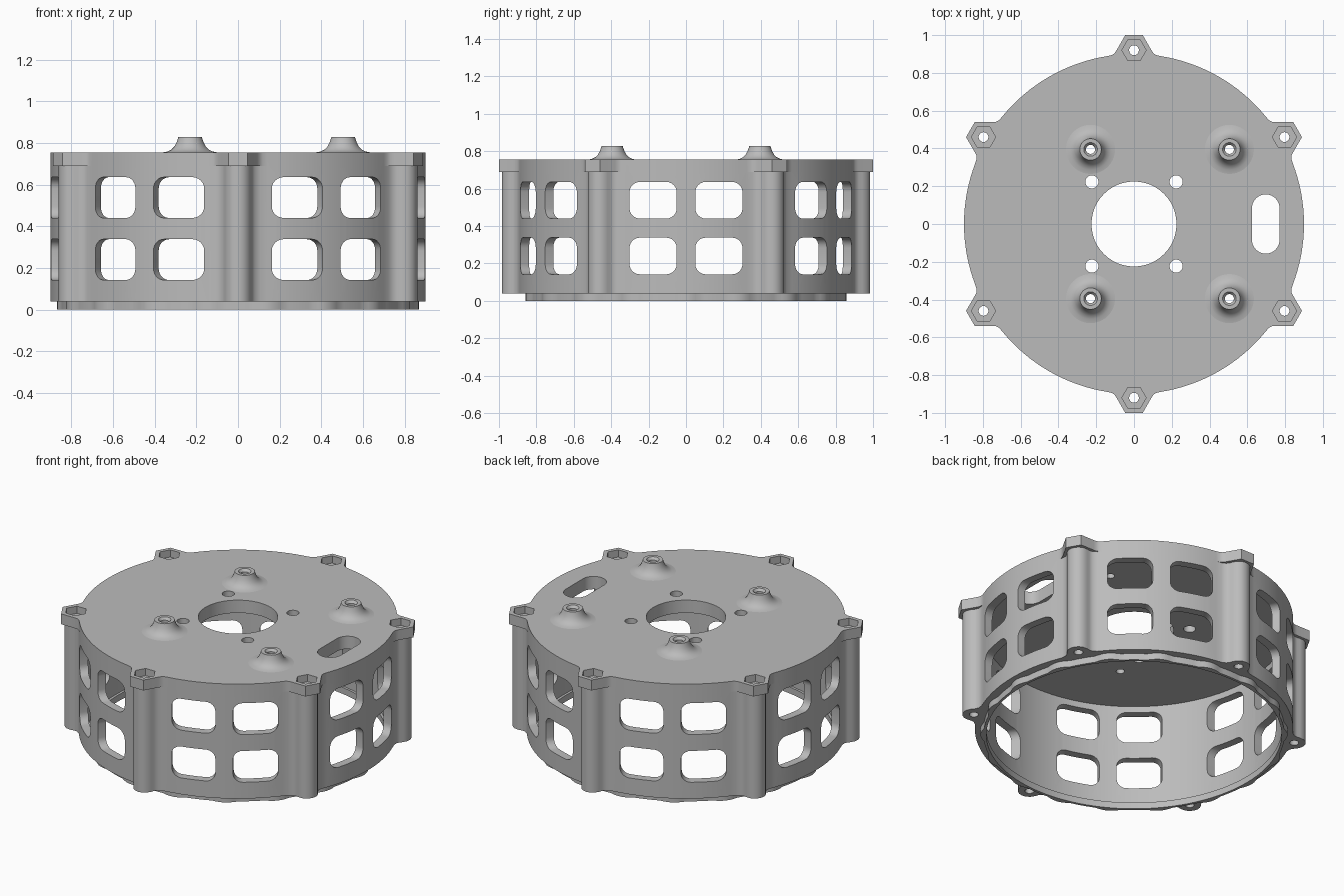
import bpy, bmesh, math
from mathutils import Vector

if "Cube" in bpy.data.objects:
    bpy.data.objects.remove(bpy.data.objects["Cube"])

Z_BOTTOM, Z_LEDGE, Z_TOP = 0.04, 0.69, 0.755
R_BODY, R_INNER, R_POST = 0.90, 0.85, 0.92
POST_ANGLES = [math.radians(30 + 60 * k) for k in range(6)]
STANDOFFS = [(x, y) for x in (-0.23, 0.505) for y in (-0.395, 0.395)]

grey = bpy.data.materials.new("grey_plastic")
grey.diffuse_color = (0.5, 0.5, 0.5, 1)
grey.use_nodes = True
grey.node_tree.nodes["Principled BSDF"].inputs["Base Color"].default_value = grey.diffuse_color


def finish(bm, name, closed=True):
    """Turn a bmesh into an object."""
    if closed:
        bmesh.ops.recalc_face_normals(bm, faces=bm.faces[:])
    mesh = bpy.data.meshes.new(name)
    bm.to_mesh(mesh)
    bm.free()
    mesh.materials.append(grey)
    obj = bpy.data.objects.new(name, mesh)
    bpy.context.collection.objects.link(obj)
    return obj


def smooth(obj):
    bpy.ops.object.select_all(action='DESELECT')
    obj.select_set(True)
    bpy.context.view_layer.objects.active = obj
    bpy.ops.object.shade_smooth_by_angle(angle=math.radians(30))


def loft(bm, loops, caps=True):
    """Bridge closed loops of points, optionally capping the ends."""
    rows = [[bm.verts.new(p) for p in loop] for loop in loops]
    n = len(rows[0])
    for a, b in zip(rows, rows[1:]):
        for i in range(n):
            j = (i + 1) % n
            bm.faces.new((a[i], a[j], b[j], b[i]))
    if caps:
        bm.faces.new(rows[0][::-1])
        bm.faces.new(rows[-1])


def circle(x, y, r, n, turn=0.0):
    return [(x + r * math.cos(turn + 2 * math.pi * i / n),
             y + r * math.sin(turn + 2 * math.pi * i / n)) for i in range(n)]


def rounded_rect(x0, x1, y0, y1, r, n=6):
    pts = []
    for k, (cx, cy) in enumerate([(x1 - r, y1 - r), (x0 + r, y1 - r),
                                  (x0 + r, y0 + r), (x1 - r, y0 + r)]):
        for i in range(n + 1):
            a = math.pi / 2 * (k + i / n)
            pts.append((cx + r * math.cos(a), cy + r * math.sin(a)))
    return pts


def at_z(pts, z):
    return [(x, y, z) for x, y in pts]


def prism(bm, pts, z0, z1):
    loft(bm, [at_z(pts, z0), at_z(pts, z1)])


def outline(half):
    """Round body outline with a mirrored lug profile at each post."""
    lug = half + [(-t, r) for t, r in half[-2::-1]]
    edge = math.asin(0.14 / R_BODY)
    pts = []
    for a in POST_ANGLES:
        c, s = math.cos(a), math.sin(a)
        pts += [(r * c + t * s, r * s - t * c) for t, r in lug]
        span = math.pi / 3 - 2 * edge
        for i in range(1, 16):
            b = a + edge + span * i / 16
            pts.append((R_BODY * math.cos(b), R_BODY * math.sin(b)))
    return pts


# Housing: filleted round posts below, hexagonal lugs on the top plate
foot = (0.14, math.sqrt(R_BODY ** 2 - 0.14 ** 2))
post = outline([foot, (0.105, 0.895), (0.08, 0.907), (0.067, 0.925),
                (0.061, 0.943), (0.045, 0.967), (0.024, 0.981), (0, 0.985)])
lug = outline([foot, (0.118, 0.894), (0.103, 0.904), (0.0924, 0.92),
               (0.0693, 0.96), (0.0462, 1.0), (0.0231, 1.0), (0, 1.0)])
bm = bmesh.new()
loft(bm, [at_z(post, Z_BOTTOM), at_z(post, Z_LEDGE),
          at_z(lug, Z_LEDGE), at_z(lug, Z_TOP)])
bmesh.ops.remove_doubles(bm, verts=bm.verts[:], dist=1e-5)
housing = finish(bm, "housing")
cutters = []

# Inner cavity
bm = bmesh.new()
prism(bm, circle(0, 0, R_INNER, 96), -0.2, 0.675)
cutters.append(finish(bm, "cavity_cutter"))

# Vertical holes: centre bore, mounting holes, cable slot, screw holes
bm = bmesh.new()
prism(bm, circle(0, 0, 0.225, 48), -0.3, 1)
for sx in (-1, 1):
    for sy in (-1, 1):
        prism(bm, circle(sx * 0.223, sy * 0.223, 0.035, 20), -0.3, 1)
prism(bm, rounded_rect(0.625, 0.77, -0.157, 0.157, 0.072, 10), -0.3, 1)
for x, y in STANDOFFS:
    prism(bm, circle(x, y, 0.024, 20), -0.3, 1)
for a in POST_ANGLES:
    prism(bm, circle(R_POST * math.cos(a), R_POST * math.sin(a), 0.026, 20), -0.3, 1)
cutters.append(finish(bm, "hole_cutter"))

# Hexagonal nut pockets
bm = bmesh.new()
for a in POST_ANGLES:
    prism(bm, circle(R_POST * math.cos(a), R_POST * math.sin(a), 0.064, 6,
                     a + math.pi / 6), 0.71, 1)
cutters.append(finish(bm, "nut_pocket_cutter"))

# Side windows, four per axis, cut straight through both walls
for k in range(3):
    axis = Vector((math.cos(k * math.pi / 3), math.sin(k * math.pi / 3), 0))
    side = Vector((-axis.y, axis.x, 0))
    bm = bmesh.new()
    for u0, u1 in ((-0.302, -0.05), (0.05, 0.302)):
        for z0, z1 in ((0.142, 0.338), (0.44, 0.636)):
            shape = rounded_rect(u0, u1, z0, z1, 0.055)
            loft(bm, [[axis * d + side * u + Vector((0, 0, z)) for u, z in shape]
                      for d in (-1.3, 1.3)])
    cutters.append(finish(bm, "window_cutter"))

for cutter in cutters:
    mod = housing.modifiers.new("cut", 'BOOLEAN')
    mod.operation = 'DIFFERENCE'
    mod.solver = 'EXACT'
    mod.object = cutter
    cutter.hide_render = True
depsgraph = bpy.context.evaluated_depsgraph_get()
cut_mesh = bpy.data.meshes.new_from_object(housing.evaluated_get(depsgraph))
housing.modifiers.clear()
housing.data = cut_mesh
for cutter in cutters:
    bpy.data.objects.remove(cutter)
smooth(housing)

# Bottom lip with eighteen shallow bumps
N = 216
outer, inner = [], []
for i in range(N):
    a = 2 * math.pi * i / N
    r = 0.851 + 0.018 * max(0, math.cos(18 * a))
    outer.append((r * math.cos(a), r * math.sin(a)))
    inner.append((0.835 * math.cos(a), 0.835 * math.sin(a)))
bm = bmesh.new()
loft(bm, [at_z(inner, Z_BOTTOM), at_z(inner, 0), at_z(outer, 0),
          at_z(outer, Z_BOTTOM), at_z(inner, Z_BOTTOM)], caps=False)
bmesh.ops.remove_doubles(bm, verts=bm.verts[:], dist=1e-5)
smooth(finish(bm, "bottom_lip"))

# Flared standoffs with countersunk holes
profile = [(0.13, 0), (0.108, 0.004), (0.09, 0.013), (0.076, 0.027), (0.066, 0.045),
           (0.059, 0.065), (0.057, 0.073), (0.036, 0.073), (0.024, 0.058), (0.024, 0)]
for x, y in STANDOFFS:
    bm = bmesh.new()
    loft(bm, [at_z(circle(x, y, r, 40), Z_TOP + z) for r, z in profile], caps=False)
    smooth(finish(bm, "standoff", closed=False))
